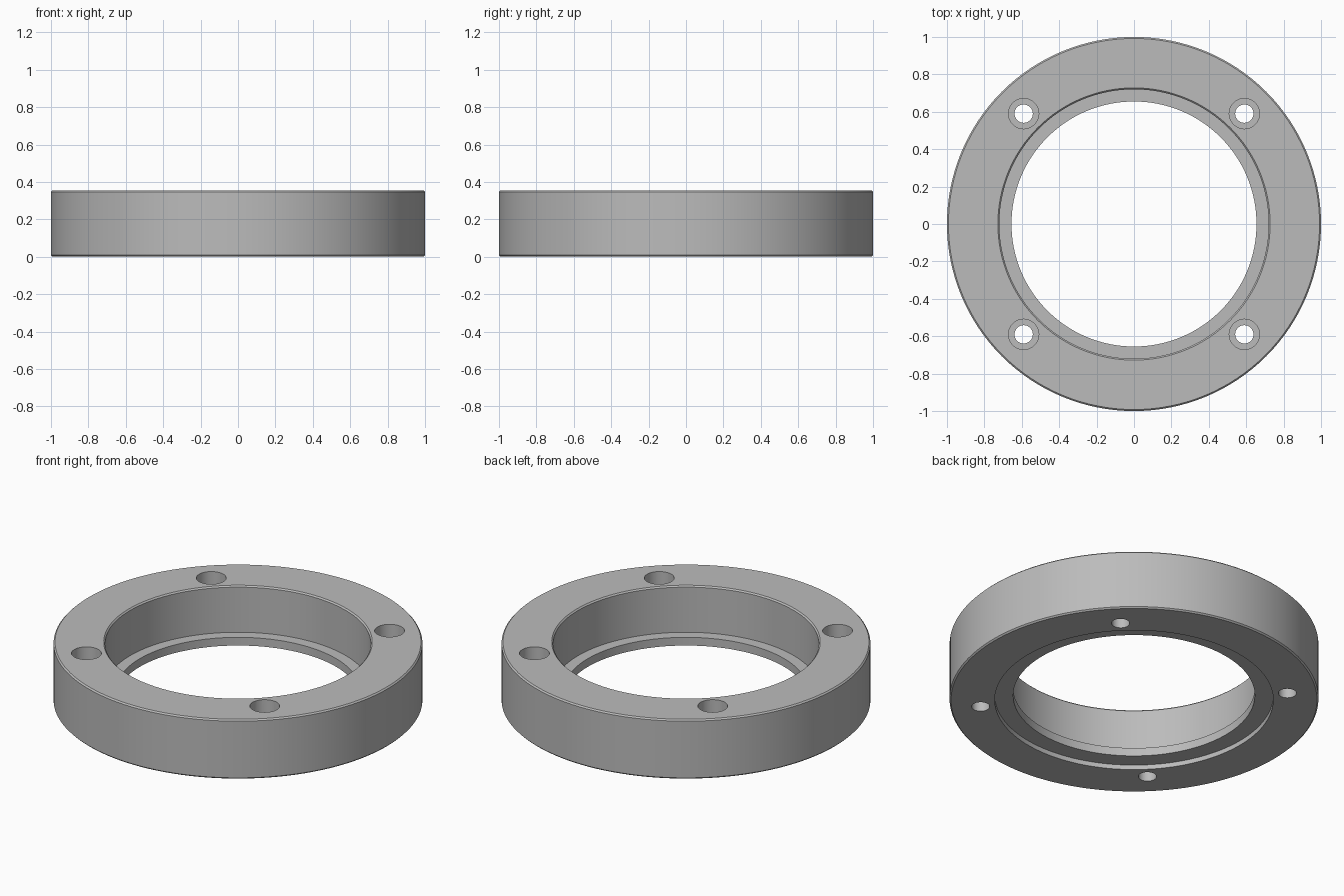
import bpy, bmesh, math
from mathutils import Matrix, Vector

cube = bpy.data.objects.get("Cube")
if cube:
    bpy.data.objects.remove(cube, do_unlink=True)

HEIGHT = 0.355
CHAMFER = 0.008

grey = bpy.data.materials.new("machined grey")
grey.use_nodes = True
grey.diffuse_color = (0.5, 0.5, 0.5, 1)
grey.node_tree.nodes["Principled BSDF"].inputs["Base Color"].default_value = (0.5, 0.5, 0.5, 1)


def lathe(name, profile, segments, closed):
    """Spin an (radius, height) profile around z into a solid."""
    bm = bmesh.new()
    verts = [bm.verts.new((r, 0, z)) for r, z in profile]
    pairs = list(zip(verts, verts[1:]))
    if closed:
        pairs.append((verts[-1], verts[0]))
    edges = [bm.edges.new(p) for p in pairs]
    bmesh.ops.spin(bm, geom=verts + edges, axis=(0, 0, 1), cent=(0, 0, 0),
                   angle=2 * math.pi, steps=segments, use_duplicate=False)
    bmesh.ops.remove_doubles(bm, verts=bm.verts, dist=1e-5)
    bmesh.ops.recalc_face_normals(bm, faces=bm.faces)
    mesh = bpy.data.meshes.new(name)
    bm.to_mesh(mesh)
    bm.free()
    mesh.materials.append(grey)
    obj = bpy.data.objects.new(name, mesh)
    bpy.context.collection.objects.link(obj)
    return obj


# Ring body: chamfered rim, bore with inner lip, shallow recess underneath
c = CHAMFER
ring = lathe("flange_ring", [
    (0.755, 0), (1 - c, 0), (1, c), (1, HEIGHT - c), (1 - c, HEIGHT),
    (0.72 + c, HEIGHT), (0.72, HEIGHT - c), (0.72, 0.077),
    (0.655, 0.077), (0.655, 0.028), (0.755, 0.028)], 128, True)

# Four counterbored screw holes
bpy.context.view_layer.objects.active = ring
ring.select_set(True)
for sx in (-1, 1):
    for sy in (-1, 1):
        cutter = lathe("screw_hole_cutter", [
            (0, -0.1), (0.049, -0.1), (0.049, 0.2),
            (0.081, 0.2), (0.081, 0.5), (0, 0.5)], 40, False)
        cutter.data.transform(Matrix.Translation(Vector((0.59 * sx, 0.59 * sy, 0))))
        cutter.hide_render = True
        cut = ring.modifiers.new("screw hole", 'BOOLEAN')
        cut.operation = 'DIFFERENCE'
        cut.solver = 'EXACT'
        cut.object = cutter
        bpy.ops.object.modifier_apply(modifier=cut.name)
        bpy.data.objects.remove(cutter, do_unlink=True)

bpy.ops.object.shade_smooth_by_angle(angle=math.radians(30))
